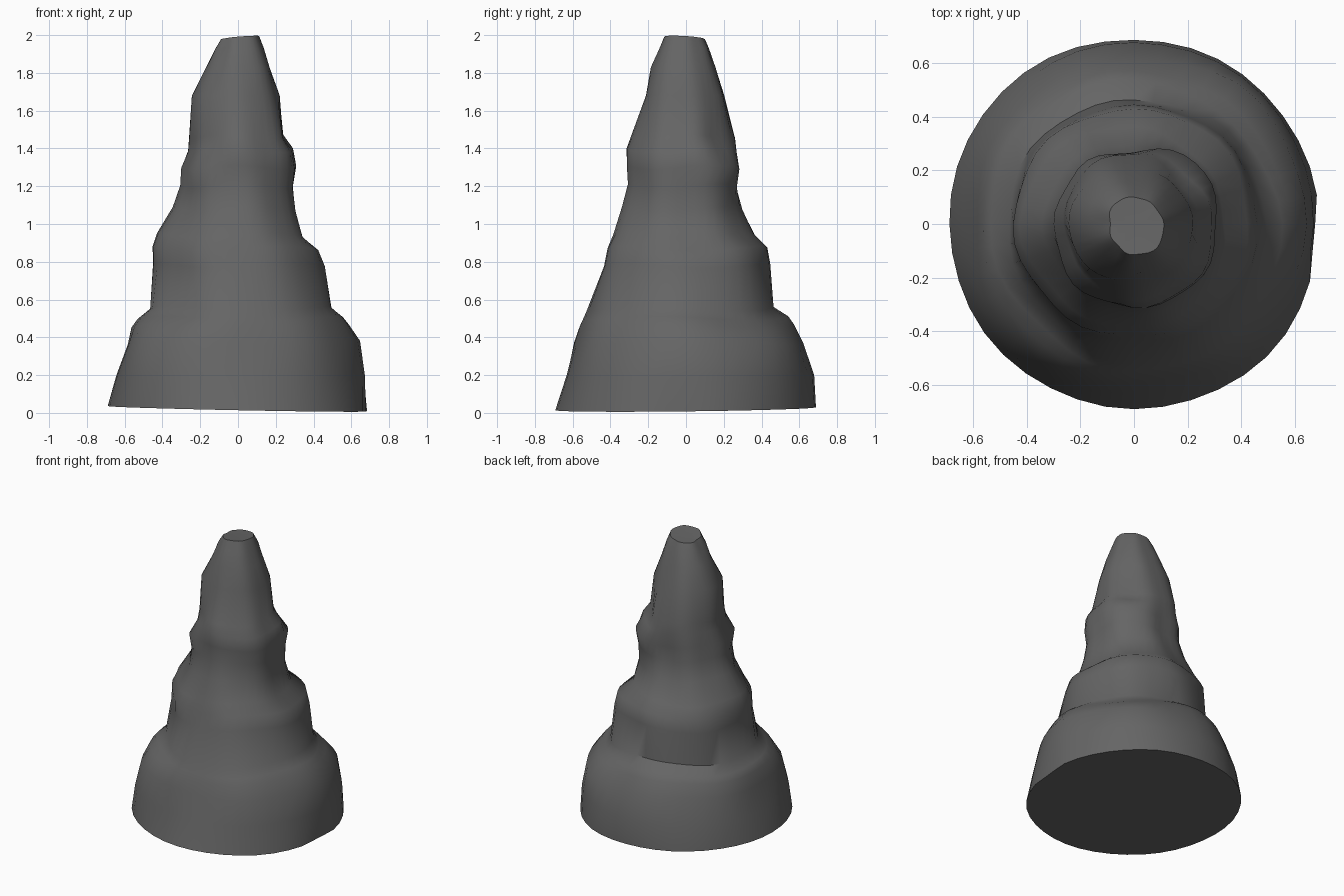
import bpy, bmesh, math

if "Cube" in bpy.data.objects:
    bpy.data.objects.remove(bpy.data.objects["Cube"])

# Terraced spire: z, then radius toward right, back-right, back, left, front-left, front
ROWS = [
    (0.03, .69, .69, .69, .69, .69, .69),
    (0.20, .67, .68, .68, .645, .67, .63),
    (0.37, .64, .65, .62, .59, .63, .59),
    (0.46, .58, .57, .57, .57, .57, .565),
    (0.50, .55, .52, .54, .54, .52, .55),
    (0.55, .49, .49, .46, .47, .47, .53),
    (0.78, .46, .46, .44, .45, .43, .44),
    (0.87, .425, .44, .425, .45, .43, .42),
    (0.94, .34, .34, .36, .425, .39, .39),
    (1.08, .305, .30, .295, .34, .32, .34),
    (1.20, .295, .31, .26, .30, .30, .305),
    (1.30, .31, .33, .27, .295, .315, .31),
    (1.39, .295, .27, .27, .26, .26, .31),
    (1.46, .24, .23, .265, .255, .245, .285),
    (1.68, .22, .21, .20, .245, .235, .21),
    (1.83, .165, .16, .155, .17, .16, .185),
    (1.93, .135, .13, .12, .12, .13, .14),
    (1.985, .11, .10, .10, .09, .10, .115),
]
SIDES = 40


def ring_radius(row, a):
    r, br, b, l, fl, f = row[1:]
    dirs = [r, br, b, (b + l) / 2 + .01, l, fl, f, (f + r) / 2 + .01]
    t = a / (math.pi / 4)
    i = int(t) % 8
    s = t - int(t)
    s = s * s * (3 - 2 * s)
    return dirs[i] * (1 - s) + dirs[(i + 1) % 8] * s


bm = bmesh.new()
rings = []
for k, row in enumerate(ROWS):
    ring = []
    for j in range(SIDES):
        a = 2 * math.pi * j / SIDES
        ledge = 0.35 < row[0] < 1.5
        # gentle weathering, a little stronger around the ledges
        r = ring_radius(row, a) + (.006 if ledge else .002) * math.sin(7 * a + row[0] * 4)
        z = row[0] + (.012 * math.sin(3 * a + row[0] * 5) if ledge else 0)
        if k == 0:      # uneven foot with a small notch on the right
            r -= .025 * math.exp(-((math.remainder(a + .08, 2 * math.pi)) / .1) ** 2)
            z = .022 - .014 * math.cos(a) + .008 * math.sin(a)
        if k == len(ROWS) - 1:
            z += .012 * math.cos(a + .6)
        ring.append(bm.verts.new((r * math.cos(a), r * math.sin(a), z)))
    rings.append(ring)
for lo, hi in zip(rings, rings[1:]):
    for j in range(SIDES):
        n = (j + 1) % SIDES
        bm.faces.new((lo[j], lo[n], hi[n], hi[j]))

# Base and slightly dished tip
foot = bm.verts.new((0, 0, .03))
tip = bm.verts.new((0, 0, 1.98))
for j in range(SIDES):
    n = (j + 1) % SIDES
    bm.faces.new((foot, rings[0][n], rings[0][j]))
    bm.faces.new((tip, rings[-1][j], rings[-1][n]))

mesh = bpy.data.meshes.new("rock_spire")
bm.to_mesh(mesh)
bm.free()
rock = bpy.data.objects.new("rock_spire", mesh)
bpy.context.collection.objects.link(rock)

stone = bpy.data.materials.new("dark grey stone")
stone.diffuse_color = (.13, .13, .13, 1)
stone.use_nodes = True
stone.node_tree.nodes["Principled BSDF"].inputs["Base Color"].default_value = stone.diffuse_color
mesh.materials.append(stone)

bpy.context.view_layer.objects.active = rock
rock.select_set(True)
bpy.ops.object.shade_smooth_by_angle(angle=math.radians(50))
